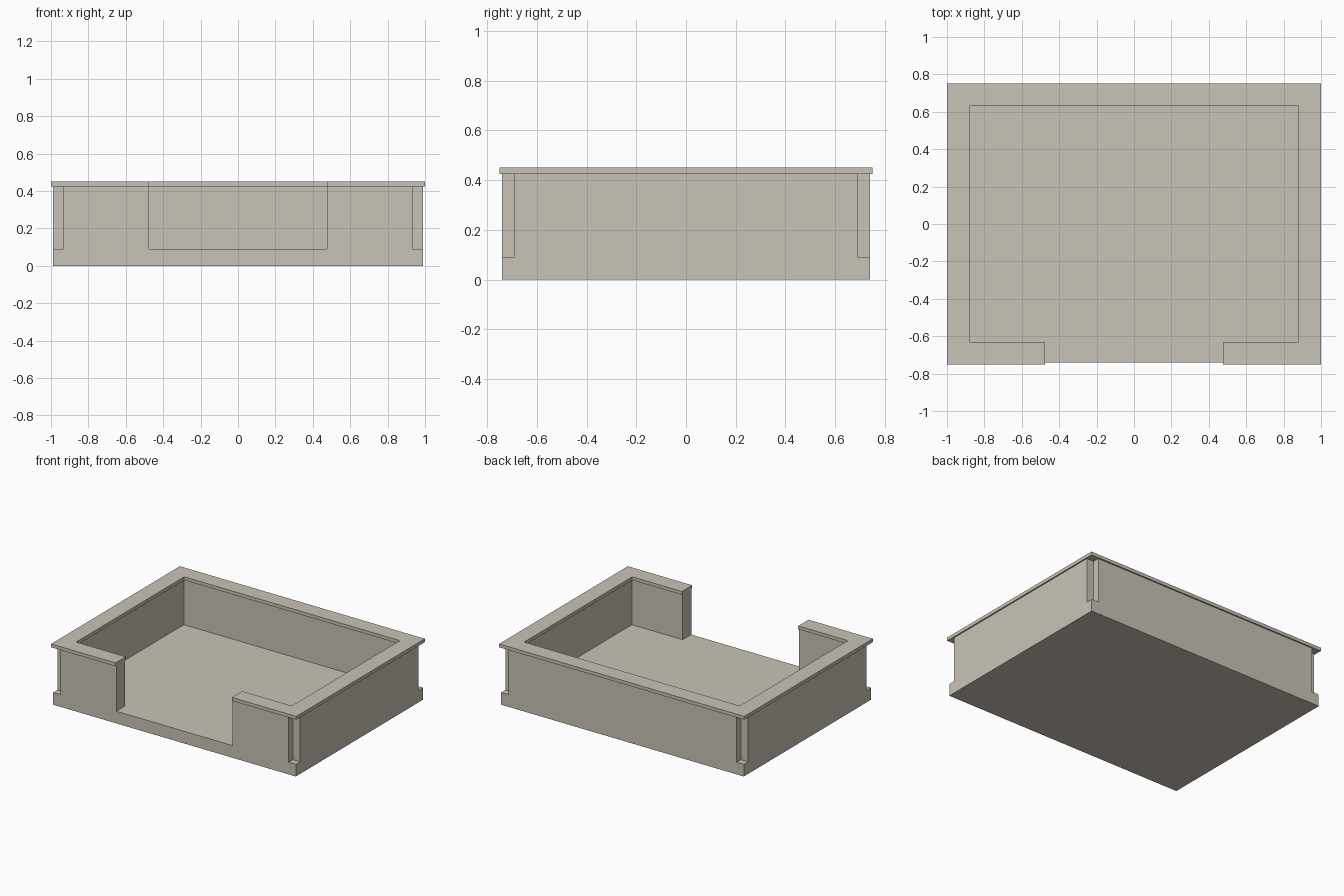
import bpy, bmesh

if "Cube" in bpy.data.objects:
    bpy.data.objects.remove(bpy.data.objects["Cube"])

mat = bpy.data.materials.new("warm_beige")
mat.diffuse_color = (0.59, 0.55, 0.475, 1.0)
mat.use_nodes = True
mat.node_tree.nodes["Principled BSDF"].inputs["Base Color"].default_value = mat.diffuse_color


def prism(name, outline, z0, z1):
    """Extrude a closed xy outline from z0 to z1."""
    bm = bmesh.new()
    face = bm.faces.new([bm.verts.new((x, y, z0)) for x, y in outline])
    res = bmesh.ops.extrude_face_region(bm, geom=[face])
    top = [v for v in res["geom"] if isinstance(v, bmesh.types.BMVert)]
    bmesh.ops.translate(bm, verts=top, vec=(0, 0, z1 - z0))
    bmesh.ops.recalc_face_normals(bm, faces=bm.faces[:])
    me = bpy.data.meshes.new(name)
    bm.to_mesh(me)
    bm.free()
    me.materials.append(mat)
    ob = bpy.data.objects.new(name, me)
    bpy.context.collection.objects.link(ob)
    return ob


def mirrored(half):
    """Complete a right-hand outline with its mirror image in x."""
    return half + [(-x, y) for x, y in reversed(half)]


FLOOR, LIP, TOP, GAP = 0.09, 0.425, 0.45, 0.475

# Floor slab
tray = prism("tray", mirrored([(0.99, -0.74), (0.99, 0.74)]), 0, FLOOR)

# Walls: C-shaped, open at the front, square notch at each outer corner
walls = prism("walls", mirrored([
    (GAP, -0.64), (GAP, -0.74), (0.932, -0.74), (0.932, -0.69), (0.99, -0.69),
    (0.99, 0.69), (0.932, 0.69), (0.932, 0.74)])[:8] + [
    (-x, y) for x, y in [(0.932, 0.74), (0.932, 0.69), (0.99, 0.69), (0.99, -0.69),
                         (0.932, -0.69), (0.932, -0.74), (GAP, -0.74), (GAP, -0.64)]] + [
    (-0.89, -0.64), (-0.89, 0.64), (0.89, 0.64), (0.89, -0.64)], FLOOR, LIP)

# Rim: overhangs the walls inside and out
rim = prism("rim", mirrored([(0.88, 0.63), (0.88, -0.63), (GAP, -0.63), (GAP, -0.75),
                             (1.0, -0.75), (1.0, 0.75)])[:6] + [
    (-1.0, 0.75), (-1.0, -0.75), (-GAP, -0.75), (-GAP, -0.63),
    (-0.88, -0.63), (-0.88, 0.63)], LIP, TOP)

# Fuse everything into one clean solid
bpy.context.view_layer.objects.active = tray
for part in (walls, rim):
    mod = tray.modifiers.new("join_" + part.name, "BOOLEAN")
    mod.operation = "UNION"
    mod.solver = "EXACT"
    mod.object = part
    bpy.ops.object.modifier_apply(modifier=mod.name)
    bpy.data.objects.remove(part)
